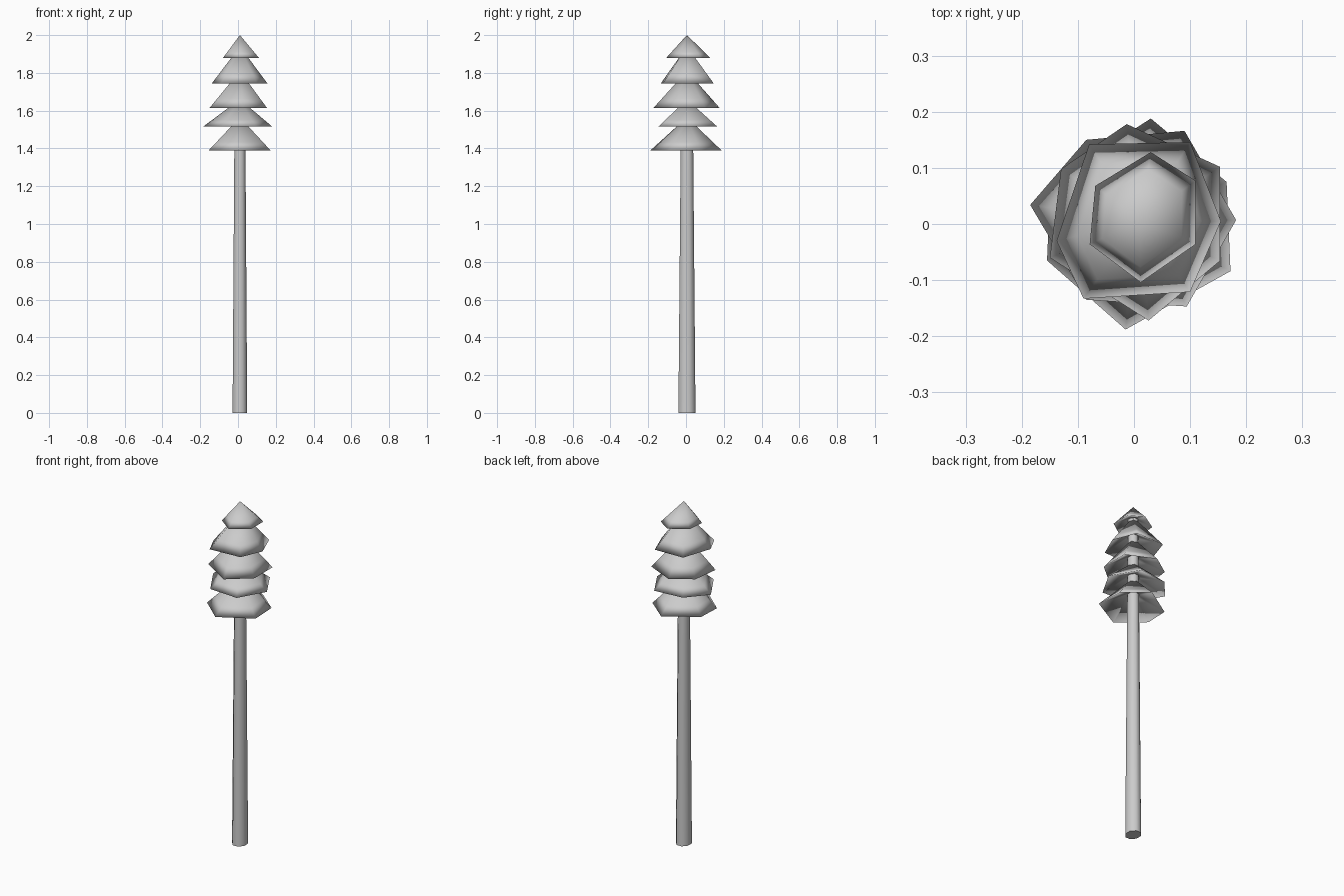
import bpy, bmesh, math
from mathutils import Vector

if "Cube" in bpy.data.objects:
    bpy.data.objects.remove(bpy.data.objects["Cube"])

AXIS = Vector((0.01, 0.005, 0))


def loft(name, rings, cap_start=False, cap_end=False):
    """Skin a list of equal-length rings; one-point rings become tips."""
    bm = bmesh.new()
    loops = [[bm.verts.new(p) for p in r] for r in rings]
    for a, b in zip(loops, loops[1:]):
        n = max(len(a), len(b))
        for i in range(n):
            j = (i + 1) % n
            if len(a) == 1:
                bm.faces.new((a[0], b[j], b[i]))
            elif len(b) == 1:
                bm.faces.new((a[i], a[j], b[0]))
            else:
                bm.faces.new((a[i], a[j], b[j], b[i]))
    if cap_start:
        bm.faces.new(loops[0])
    if cap_end:
        bm.faces.new(loops[-1])
    bmesh.ops.recalc_face_normals(bm, faces=bm.faces)
    for f in bm.faces:
        f.smooth = len(f.verts) <= 4
    mesh = bpy.data.meshes.new(name)
    bm.to_mesh(mesh)
    bm.free()
    obj = bpy.data.objects.new(name, mesh)
    bpy.context.collection.objects.link(obj)
    return obj


def circle(rx, ry, z, n=8):
    return [AXIS + Vector((rx * math.cos((i + .5) * math.tau / n),
                           ry * math.sin((i + .5) * math.tau / n), z))
            for i in range(n)]


# Tapered trunk running up inside the foliage
loft("trunk", [circle(.042, .049, 0), circle(.032, .036, 1.39),
               circle(.027, .029, 1.92)], True, True)

# Foliage tiers: base height, tip height, underside hollow depth, outline
tiers = [
    (1.39, 1.565, .09, [(.03, .188), (-.149, .073), (-.155, -.065),
                        (-.015, -.188), (.172, -.084), (.165, .075)]),
    (1.515, 1.66, .075, [(.09, .166), (-.085, .15), (-.185, .034),
                         (-.085, -.135), (.094, -.147), (.182, .007)]),
    (1.615, 1.81, .09, [(-.013, .178), (-.13, .098), (-.15, -.06),
                        (.026, -.172), (.153, -.066), (.153, .102)]),
    (1.745, 1.94, .09, [(-.08, .142), (-.138, -.03), (-.09, -.133),
                        (.10, -.121), (.155, .005), (.10, .146)]),
    (1.88, 2.0, .055, [(.03, .128), (-.069, .068), (-.079, -.036),
                       (.012, -.104), (.11, -.036), (.11, .077)]),
]
for k, (base, tip, hollow, outline) in enumerate(tiers):
    rim = [Vector((x, y, base)) for x, y in outline]
    apex = AXIS + Vector((0, 0, tip))
    inside = AXIS + Vector((0, 0, base + hollow))
    shoulder = [apex.lerp(p, .75) for p in rim]
    collar = [inside.lerp(p, .15) for p in rim]
    loft(f"foliage_tier_{k + 1}", [[apex], shoulder, rim, collar, [inside]])
